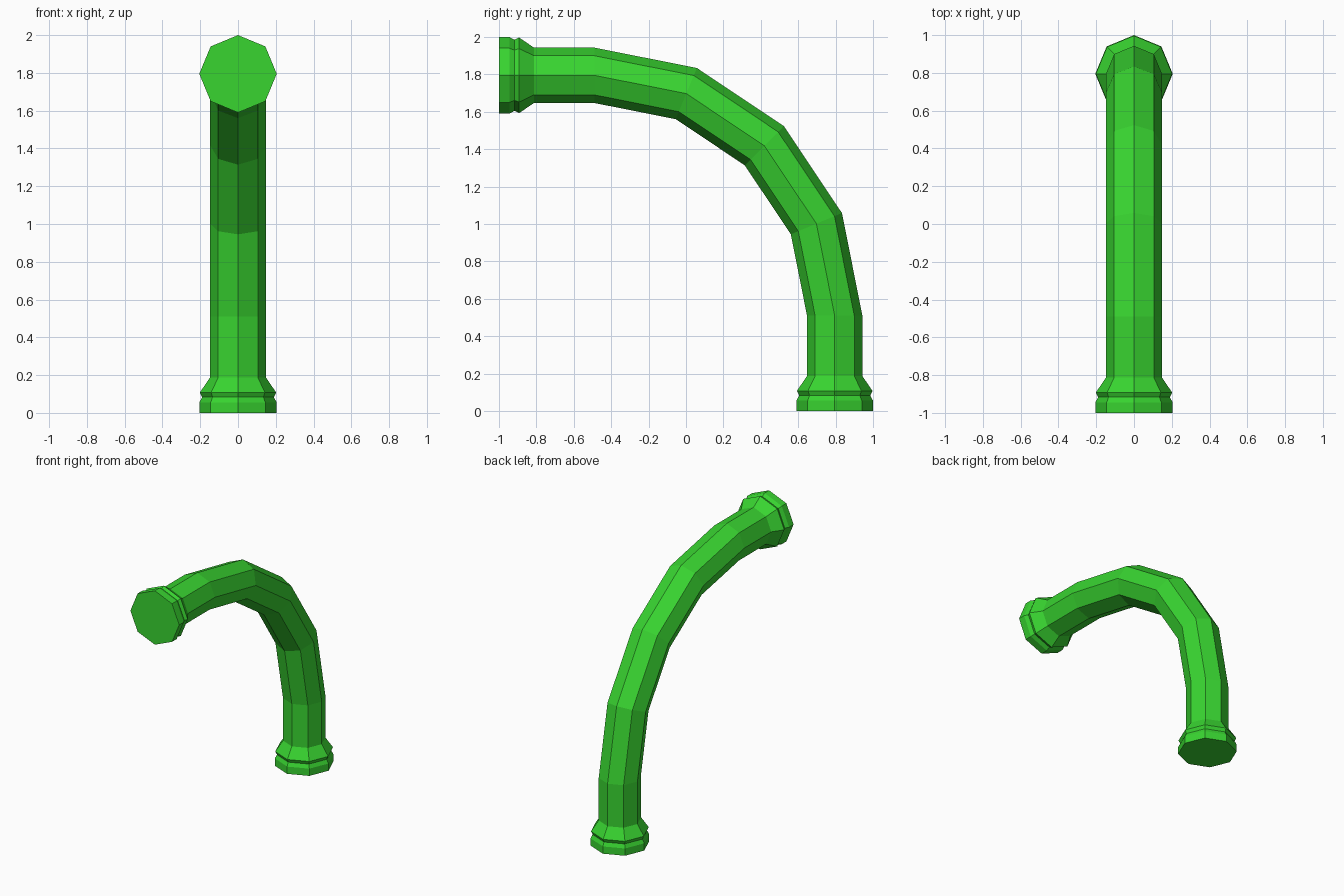
import bpy
import bmesh
from math import cos, sin, pi
from mathutils import Vector

cube = bpy.data.objects.get("Cube")
if cube:
    bpy.data.objects.remove(cube, do_unlink=True)

SIDES = 8
OFFSET = 0.795       # distance of both pipe mouths from the centre
BEND_R = 1.285       # radius of the elbow centreline
BEND_STEPS = 4
PIPE_R = 0.148
BEND_CENTRE = Vector((0, -0.49, 0.51))

# Flared collar: distance from the mouth, radius
COLLAR = [(0, 0.205), (0.055, 0.205), (0.083, 0.19), (0.108, 0.202), (0.187, PIPE_R)]

green = bpy.data.materials.new("pipe_green")
green.use_nodes = True
colour = (0.04, 0.66, 0.03, 1)
green.diffuse_color = colour
green.node_tree.nodes["Principled BSDF"].inputs["Base Color"].default_value = colour


def add_ring(bm, centre, angle, radius):
    """Octagon across the pipe, tilted by the bend angle."""
    outward = Vector((0, cos(angle), sin(angle)))
    side = Vector((1, 0, 0))
    turns = [2 * pi * i / SIDES for i in range(SIDES)]
    return [bm.verts.new(centre + radius * (outward * cos(t) + side * sin(t))) for t in turns]


bm = bmesh.new()

# Lower collar, elbow, then the same collar at the front mouth
rings = [add_ring(bm, Vector((0, OFFSET, d)), 0, r) for d, r in COLLAR]
for i in range(BEND_STEPS + 1):
    a = pi / 2 * i / BEND_STEPS
    rings.append(add_ring(bm, BEND_CENTRE + BEND_R * Vector((0, cos(a), sin(a))), a, PIPE_R))
rings += [add_ring(bm, Vector((0, d - 1, 1.795)), pi / 2, r) for d, r in reversed(COLLAR)]

# Skin between rings and close both mouths
for a, b in zip(rings, rings[1:]):
    for i in range(SIDES):
        j = (i + 1) % SIDES
        bm.faces.new((a[i], a[j], b[j], b[i]))
bm.faces.new(rings[0])
bm.faces.new(rings[-1])
bmesh.ops.recalc_face_normals(bm, faces=bm.faces[:])

mesh = bpy.data.meshes.new("bent_pipe")
bm.to_mesh(mesh)
bm.free()
mesh.materials.append(green)
pipe = bpy.data.objects.new("bent_pipe", mesh)
bpy.context.collection.objects.link(pipe)
